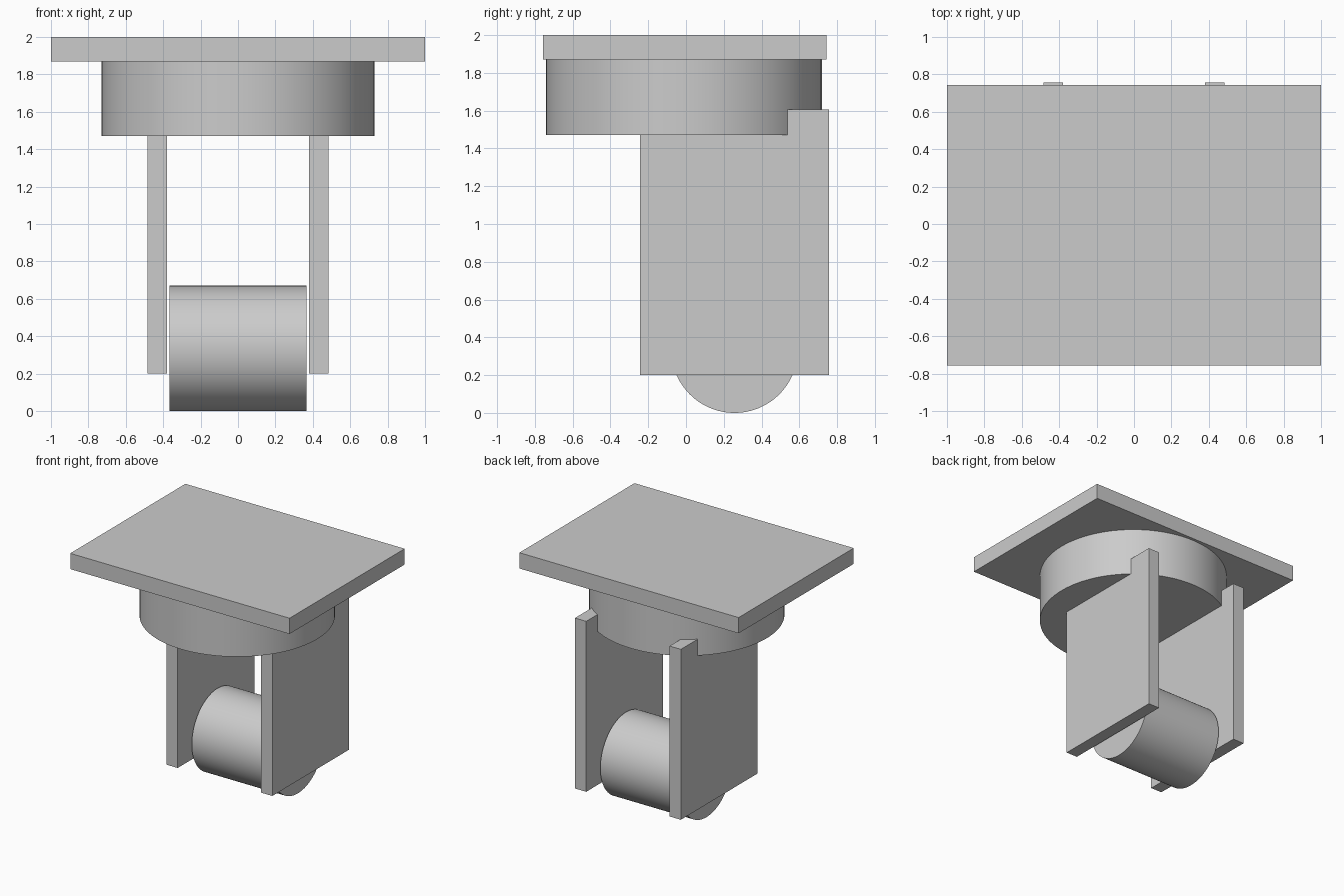
import bpy
import math

cube = bpy.data.objects.get("Cube")
if cube:
    bpy.data.objects.remove(cube, do_unlink=True)

# One plain grey for the whole caster
grey = bpy.data.materials.new("light_grey")
grey.use_nodes = True
colour = (0.6, 0.6, 0.6, 1)
grey.diffuse_color = colour
grey.node_tree.nodes["Principled BSDF"].inputs["Base Color"].default_value = colour


def finish(name):
    obj = bpy.context.object
    obj.name = name
    obj.data.materials.append(grey)
    return obj


def box(name, low, high):
    centre = [(a + b) / 2 for a, b in zip(low, high)]
    bpy.ops.mesh.primitive_cube_add(size=1, location=centre)
    obj = finish(name)
    obj.scale = [b - a for a, b in zip(low, high)]
    bpy.ops.object.transform_apply(location=False, rotation=False, scale=True)
    return obj


def cylinder(name, radius, depth, centre, rotation=(0, 0, 0)):
    bpy.ops.mesh.primitive_cylinder_add(vertices=96, radius=radius, depth=depth,
                                        location=centre, rotation=rotation)
    obj = finish(name)
    bpy.ops.object.shade_smooth_by_angle(angle=math.radians(30))
    return obj


# Mounting plate and swivel housing
box("mounting_plate", (-1, -0.757, 1.87), (1, 0.743, 2))
cylinder("swivel_housing", 0.73, 0.4, (0, -0.01, 1.67))

# Fork arms, one on each side of the wheel
for name, side in (("left_fork_arm", 1), ("right_fork_arm", -1)):
    inner, outer = sorted((side * 0.38, side * 0.483))
    box(name, (inner, -0.243, 0.2), (outer, 0.757, 1.605))

# Wheel lying across the fork
cylinder("wheel", 0.335, 0.734, (0, 0.257, 0.335), (0, math.pi / 2, 0))
